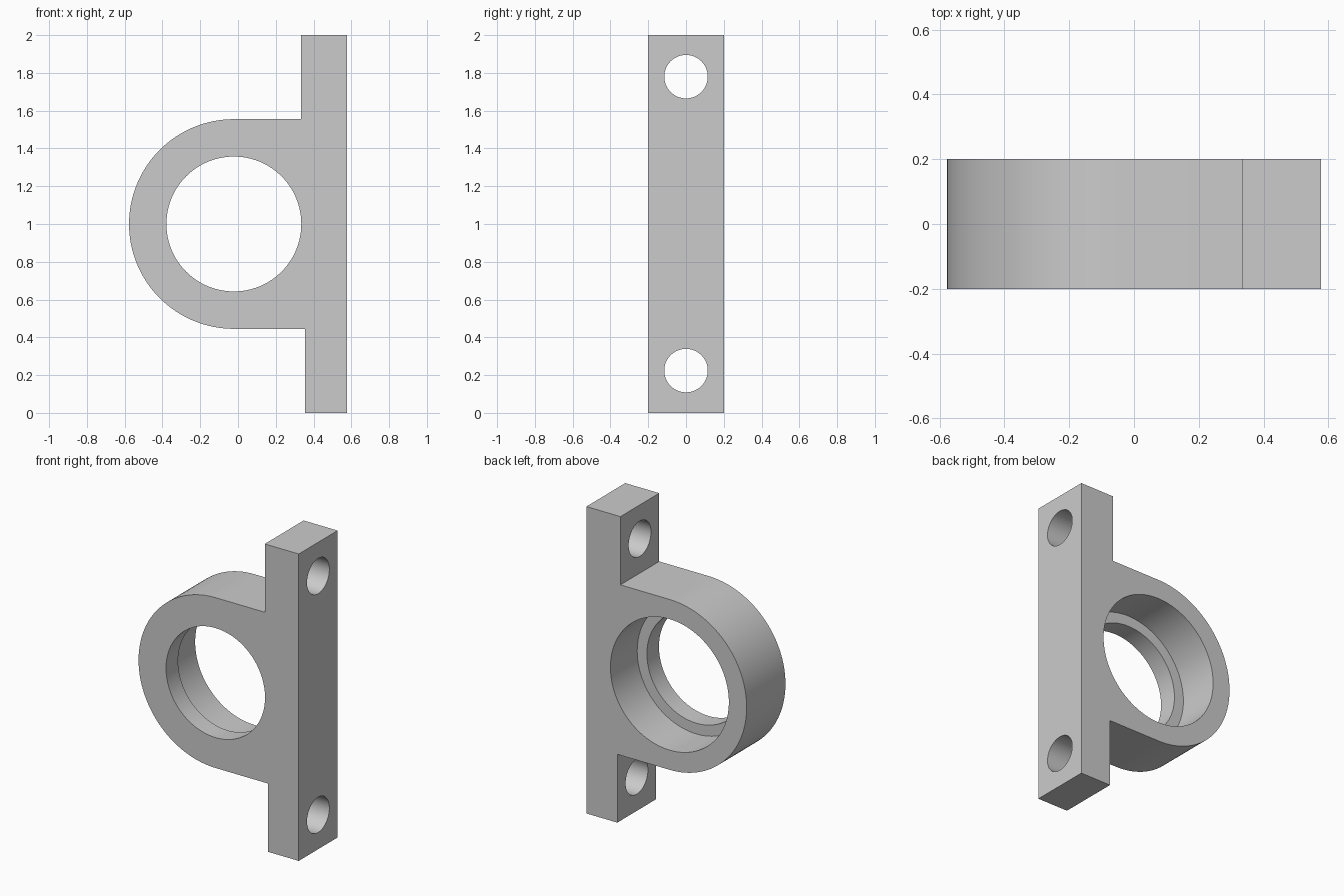
import bpy
import bmesh
from math import cos, sin, pi
from mathutils import Matrix

DEPTH = 0.4
CENTRE_X, CENTRE_Z = -0.022, 1.0
RING_R, HOLE_R, BORE_R = 0.555, 0.357, 0.427
LIP = 0.124              # thickness of the front retaining lip
BOLT_R = 0.115

if "Cube" in bpy.data.objects:
    bpy.data.objects.remove(bpy.data.objects["Cube"], do_unlink=True)

grey = bpy.data.materials.new("plain_grey")
grey.use_nodes = True
colour = (0.6, 0.6, 0.6, 1)
grey.diffuse_color = colour
grey.node_tree.nodes["Principled BSDF"].inputs["Base Color"].default_value = colour


def make_object(name, bm):
    bmesh.ops.recalc_face_normals(bm, faces=bm.faces[:])
    mesh = bpy.data.meshes.new(name)
    bm.to_mesh(mesh)
    bm.free()
    mesh.materials.append(grey)
    obj = bpy.data.objects.new(name, mesh)
    bpy.context.collection.objects.link(obj)
    return obj


def cylinder(name, radius, length, centre, axis):
    bm = bmesh.new()
    turn = Matrix.Rotation(pi / 2, 4, "X" if axis == "Y" else "Y")
    bmesh.ops.create_cone(bm, cap_ends=True, segments=96, radius1=radius, radius2=radius,
                          depth=length, matrix=Matrix.Translation(centre) @ turn)
    cutter = make_object(name, bm)
    cutter.hide_render = True
    return cutter


# Bracket outline: tall mounting plate joined to a rounded housing
low, high = CENTRE_Z - RING_R, CENTRE_Z + RING_R
outline = [(0.355, low), (0.355, 0), (0.578, 0), (0.578, 2), (0.333, 2), (0.333, high)]
steps = 64
for i in range(steps + 1):
    a = pi / 2 + pi * i / steps
    outline.append((CENTRE_X + RING_R * cos(a), CENTRE_Z + RING_R * sin(a)))

bm = bmesh.new()
face = bm.faces.new([bm.verts.new((x, -DEPTH / 2, z)) for x, z in outline])
extruded = bmesh.ops.extrude_face_region(bm, geom=[face])["geom"]
bmesh.ops.translate(bm, vec=(0, DEPTH, 0),
                    verts=[v for v in extruded if isinstance(v, bmesh.types.BMVert)])
bracket = make_object("bearing_bracket", bm)

# Through hole, wider seat from the back, and two bolt holes
seat_len = DEPTH
seat_y = -DEPTH / 2 + LIP + seat_len / 2
cutters = [
    cylinder("through_hole_cutter", HOLE_R, 1, (CENTRE_X, 0, CENTRE_Z), "Y"),
    cylinder("bearing_seat_cutter", BORE_R, seat_len, (CENTRE_X, seat_y, CENTRE_Z), "Y"),
]
for name, z in (("lower", 0.224), ("upper", 1.78)):
    cutters.append(cylinder(name + "_bolt_cutter", BOLT_R, 0.6, (0.45, 0, z), "X"))

bpy.ops.object.select_all(action="DESELECT")
bracket.select_set(True)
bpy.context.view_layer.objects.active = bracket
for cutter in cutters:
    mod = bracket.modifiers.new(cutter.name, "BOOLEAN")
    mod.operation = "DIFFERENCE"
    mod.solver = "EXACT"
    mod.object = cutter
    bpy.ops.object.modifier_apply(modifier=mod.name)
for cutter in cutters:
    bpy.data.objects.remove(cutter, do_unlink=True)

bpy.ops.object.shade_smooth_by_angle(angle=pi / 6)
